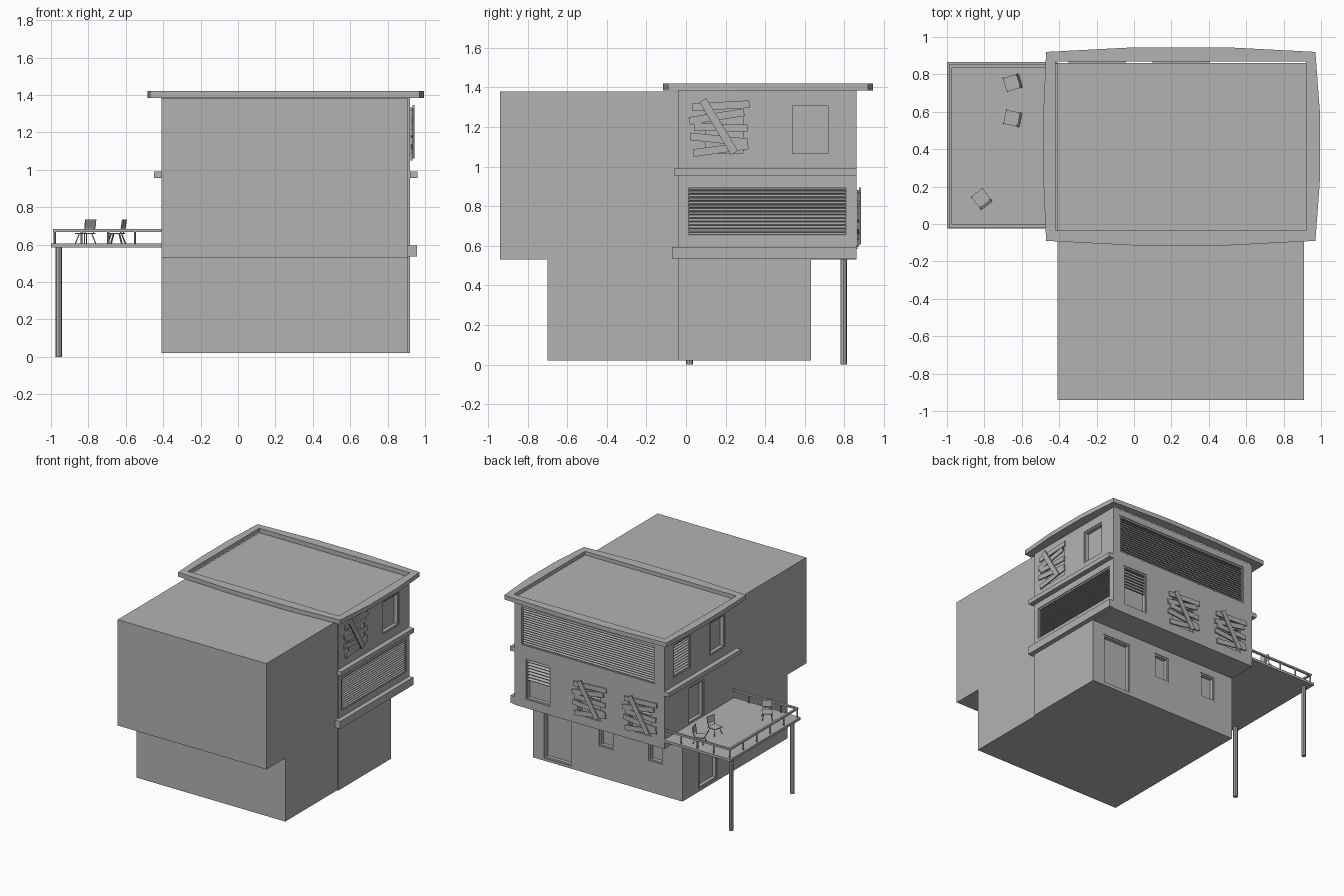
import bpy, bmesh, math
from mathutils import Matrix, Vector

cube = bpy.data.objects.get("Cube")
if cube:
    bpy.data.objects.remove(cube, do_unlink=True)

grey = bpy.data.materials.new("plain_grey")
grey.use_nodes = True
GREY = (0.45, 0.45, 0.45, 1)
grey.diffuse_color = GREY
grey.node_tree.nodes["Principled BSDF"].inputs["Base Color"].default_value = GREY


def finish(bm, name):
    bmesh.ops.recalc_face_normals(bm, faces=bm.faces)
    mesh = bpy.data.meshes.new(name)
    bm.to_mesh(mesh)
    bm.free()
    mesh.materials.append(grey)
    ob = bpy.data.objects.new(name, mesh)
    bpy.context.collection.objects.link(ob)
    return ob


def box(bm, lo, hi, frame=Matrix(), turn=Matrix()):
    lo, hi = Vector(lo), Vector(hi)
    size = Matrix.Diagonal((*(hi - lo), 1))
    m = frame @ Matrix.Translation((lo + hi) / 2) @ turn @ size
    bmesh.ops.create_cube(bm, size=1, matrix=m)


def rod(bm, a, b, radius, sides=8):
    a, b = Vector(a), Vector(b)
    turn = (b - a).to_track_quat('Z', 'Y').to_matrix().to_4x4()
    bmesh.ops.create_cone(bm, cap_ends=True, segments=sides, radius1=radius, radius2=radius,
                          depth=(b - a).length, matrix=Matrix.Translation((a + b) / 2) @ turn)


def solid(name, lo, hi):
    bm = bmesh.new()
    box(bm, lo, hi)
    return finish(bm, name)


# Wall frames: local x runs along the wall, local y points outward, local z is up
def wall(axis, at, sign):
    if axis == 'x':
        return Matrix(((0, sign, 0, at), (1, 0, 0, 0), (0, 0, 1, 0), (0, 0, 0, 1)))
    return Matrix(((1, 0, 0, 0), (0, sign, 0, at), (0, 0, 1, 0), (0, 0, 0, 1)))


X0, X1, Y1, Y_LOW, SPLIT = -0.41, 0.92, 0.86, 0.63, -0.04
right, left = wall('x', X1, 1), wall('x', X0, -1)
back, low_back = wall('y', Y1, 1), wall('y', Y_LOW, 1)

# Openings: name, wall, storey, u range, z range, slat count, slat bottom, boarded
openings = [
    ("right_window", right, "upper", (0.525, 0.73), (1.055, 1.32), 0, 0, False),
    ("right_boarded_window", right, "upper", (0.09, 0.30), (1.055, 1.32), 0, 0, True),
    ("right_louver", right, "upper", (0.0, 0.82), (0.645, 0.905), 14, 0.65, False),
    ("back_louver", back, "upper", (-0.33, 0.86), (1.03, 1.34), 16, 1.035, False),
    ("back_shuttered_window", back, "upper", (0.60, 0.82), (0.60, 0.93), 7, 0.75, False),
    ("back_boarded_window_a", back, "upper", (0.15, 0.36), (0.60, 0.87), 7, 0.72, True),
    ("back_boarded_window_b", back, "upper", (-0.30, -0.09), (0.60, 0.87), 7, 0.72, True),
    ("left_shuttered_window", left, "upper", (0.53, 0.745), (1.055, 1.32), 11, 1.065, False),
    ("left_window", left, "upper", (0.09, 0.28), (1.055, 1.32), 0, 0, False),
    ("balcony_door", left, "upper", (0.36, 0.55), (0.607, 0.90), 0, 0, False),
    ("back_door", low_back, "lower", (0.57, 0.82), (0.04, 0.45), 0, 0, False),
    ("back_small_window_a", low_back, "lower", (0.20, 0.33), (0.27, 0.47), 0, 0, False),
    ("back_small_window_b", low_back, "lower", (-0.24, -0.11), (0.27, 0.47), 0, 0, False),
    ("left_door", left, "lower", (0.19, 0.42), (0.04, 0.45), 0, 0, False),
]

# Building masses: plain front half, rear half with cut openings
solid("front_upper_block", (X0, -0.94, 0.53), (0.91, SPLIT, 1.38))
solid("front_lower_block", (X0, -0.70, 0.02), (0.91, SPLIT, 0.53))
storeys = {
    "upper": solid("rear_upper_block", (X0, SPLIT, 0.53), (X1, Y1, 1.39)),
    "lower": solid("rear_lower_block", (X0, SPLIT, 0.02), (X1, Y_LOW, 0.53)),
}
DEPTH = 0.035
for key, block in storeys.items():
    bm = bmesh.new()
    for name, frame, storey, u, z, *rest in openings:
        if storey == key:
            box(bm, (u[0], -DEPTH, z[0]), (u[1], 0.02, z[1]), frame)
    cutter = finish(bm, key + "_cutter")
    cutter.hide_render = True
    mod = block.modifiers.new("openings", 'BOOLEAN')
    mod.object, mod.operation, mod.solver = cutter, 'DIFFERENCE', 'EXACT'
    bpy.context.view_layer.objects.active = block
    bpy.ops.object.modifier_apply(modifier=mod.name)
    bpy.data.objects.remove(cutter, do_unlink=True)


# Boards nailed over a window: centre u, centre z, length, tilt in degrees
def nail_boards(name, frame, cu, cz, flip):
    bm = bmesh.new()
    planks = [(0.01, 0.115, 0.29, -3), (-0.01, 0.06, 0.28, -9), (0.01, 0.005, 0.27, 2),
              (0.0, -0.055, 0.29, 6), (0.01, -0.105, 0.28, -8)]
    for du, dz, length, tilt in planks:
        c = Vector((cu + flip * du, 0.008, cz + dz))
        half = Vector((length / 2, 0.005, 0.019))
        box(bm, c - half, c + half, frame, Matrix.Rotation(math.radians(flip * tilt), 4, 'Y'))
    c, half = Vector((cu, 0.019, cz + 0.01)), Vector((0.155, 0.005, 0.02))
    box(bm, c - half, c + half, frame, Matrix.Rotation(math.radians(flip * 59), 4, 'Y'))
    finish(bm, name)


# Frames, slats and boards
for name, frame, storey, u, z, slats, slat_z, boarded in openings:
    bm = bmesh.new()
    w, inner, outer = 0.012, -DEPTH, -0.006
    for a, b in ((u[0], u[0] + w), (u[1] - w, u[1])):
        box(bm, (a, inner, z[0]), (b, outer, z[1]), frame)
    for a, b in ((z[0], z[0] + w), (z[1] - w, z[1])):
        box(bm, (u[0] + w, inner, a), (u[1] - w, outer, b), frame)
    finish(bm, name + "_frame")
    if slats:
        bm = bmesh.new()
        step = (z[1] - slat_z - 0.01) / slats
        for i in range(slats):
            h = slat_z + step * (i + 0.5)
            box(bm, (u[0] + w, -0.026, h - 0.003), (u[1] - w, -0.003, h + 0.003), frame,
                Matrix.Rotation(math.radians(-28), 4, 'X'))
        finish(bm, name + "_slats")
    if boarded:
        cu = sum(u) / 2 - (0.03 if frame is right else 0)
        nail_boards(name + "_boards", frame, cu, sum(z) / 2 + 0.005, 1 if frame is right else -1)

# Roof rim: bowed outer edge around a sunken rectangle
outer = []
corners = [(-0.47, -0.09), (0.97, -0.09), (0.97, 0.92), (-0.47, 0.92)]
bows = [(0, -0.025), (0.025, 0), (0, 0.025), (-0.015, 0)]
for i in range(4):
    a, b, bow = Vector(corners[i]), Vector(corners[(i + 1) % 4]), Vector(bows[i])
    for t in (0, 1 / 3, 2 / 3):
        outer.append(a.lerp(b, t) + (bow if t else Vector((0, 0))))
inner_corners = [Vector(p) for p in ((-0.42, -0.035), (0.92, -0.035), (0.92, 0.87), (-0.42, 0.87))]
inner = []
for i in range(4):
    inner += [inner_corners[i].lerp(inner_corners[(i + 1) % 4], t) for t in (0, 1 / 3, 2 / 3)]
bm = bmesh.new()
rings = [[bm.verts.new((*p, z)) for p in pts]
         for pts, z in ((outer, 1.385), (outer, 1.42), (inner, 1.42), (inner, 1.385))]
n = len(outer)
for r in range(4):
    for i in range(n):
        j, s = (i + 1) % n, (r + 1) % 4
        bm.faces.new((rings[r][i], rings[r][j], rings[s][j], rings[s][i]))
finish(bm, "roof_rim")

# Ledges on the side walls
solid("right_upper_ledge", (X1, -0.06, 0.955), (0.96, Y1, 0.99))
solid("left_upper_ledge", (-0.45, -0.06, 0.955), (X0, Y1, 0.99))
solid("right_lower_ledge", (X1 - 0.01, -0.07, 0.535), (0.957, Y1, 0.595))

# Balcony deck, supports and railing
solid("balcony_deck", (-1.0, -0.025, 0.585), (X0, 0.865, 0.605))
bm = bmesh.new()
for y in (0.018, 0.796):
    rod(bm, (-0.958, y, 0), (-0.958, y, 0.59), 0.017)
finish(bm, "balcony_supports")
bm = bmesh.new()
rx, ry0, ry1, top = -0.98, -0.01, 0.845, 0.675
for y in (ry0, ry1):
    box(bm, (rx - 0.008, y - 0.008, top - 0.007), (X0, y + 0.008, top + 0.007))
    for i in range(4):
        x = rx + i * 0.143
        rod(bm, (x, y, 0.6), (x, y, top), 0.006)
box(bm, (rx - 0.008, ry0, top - 0.007), (rx + 0.008, ry1, top + 0.007))
for i in range(1, 5):
    y = ry0 + (ry1 - ry0) * i / 5
    rod(bm, (rx, y, 0.6), (rx, y, top), 0.006)
finish(bm, "balcony_railing")

# Chairs, with the backrest on local +x
for i, (x, y, angle) in enumerate(((-0.65, 0.755, 17), (-0.65, 0.565, -12), (-0.815, 0.135, -52))):
    bm = bmesh.new()
    box(bm, (-0.042, -0.038, 0.052), (0.036, 0.038, 0.058))
    box(bm, (0.038, -0.036, 0.08), (0.044, 0.036, 0.13), turn=Matrix.Rotation(0.15, 4, 'Y'))
    for s in (-1, 1):
        rod(bm, (0.03, s * 0.03, 0.053), (0.04, s * 0.03, 0.09), 0.003, 6)
        for f in (-1, 1):
            rod(bm, (f * 0.022, s * 0.025, 0.053), (f * 0.04, s * 0.038, 0), 0.003, 6)
    chair = finish(bm, f"chair_{i + 1}")
    chair.matrix_world = Matrix.Translation((x, y, 0.605)) @ Matrix.Rotation(math.radians(angle), 4, 'Z')
